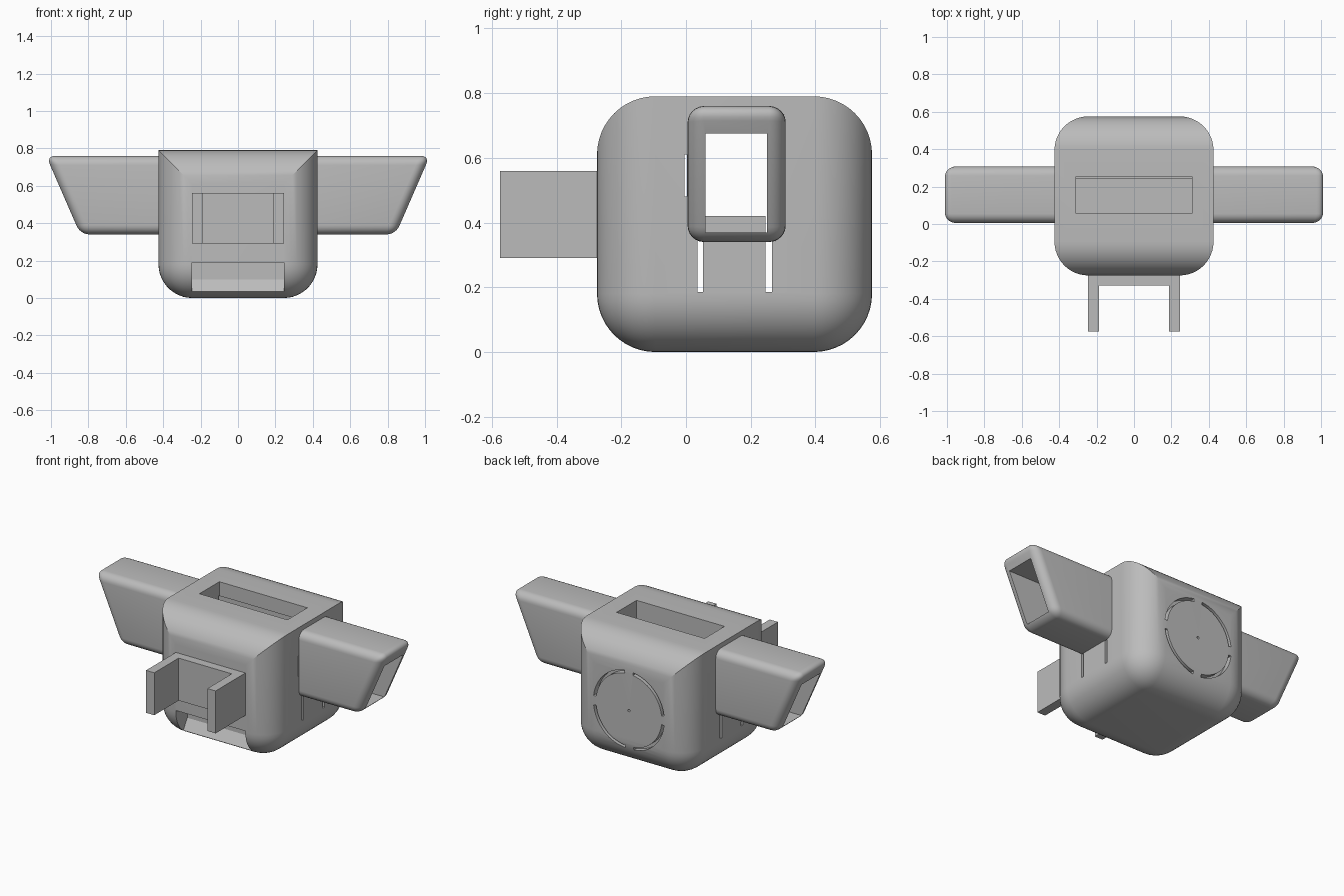
import bpy, bmesh
from math import radians, sin, cos
from mathutils import Vector

if "Cube" in bpy.data.objects:
    bpy.data.objects.remove(bpy.data.objects["Cube"], do_unlink=True)

grey = bpy.data.materials.new("plain_grey")
grey.use_nodes = True
colour = (0.5, 0.5, 0.5, 1)
grey.diffuse_color = colour
grey.node_tree.nodes["Principled BSDF"].inputs["Base Color"].default_value = colour


def make_object(name, bm):
    bmesh.ops.recalc_face_normals(bm, faces=bm.faces)
    mesh = bpy.data.meshes.new(name)
    bm.to_mesh(mesh)
    bm.free()
    mesh.materials.append(grey)
    obj = bpy.data.objects.new(name, mesh)
    bpy.context.collection.objects.link(obj)
    return obj


def prism(points, axis, lo, hi):
    """Extrude a closed 2D profile along an axis (0, 1 or 2)."""
    bm = bmesh.new()
    verts = []
    for a, b in points:
        co = [a, b]
        co.insert(axis, lo)
        verts.append(bm.verts.new(co))
    face = bm.faces.new(verts)
    moved = bmesh.ops.extrude_face_region(bm, geom=[face])["geom"]
    step = Vector((0, 0, 0))
    step[axis] = hi - lo
    bmesh.ops.translate(bm, vec=step, verts=[v for v in moved if isinstance(v, bmesh.types.BMVert)])
    return bm


def box(x, y, z):
    return prism([(x[0], y[0]), (x[1], y[0]), (x[1], y[1]), (x[0], y[1])], 2, *z)


def round_edges(bm, radius, segments, rule):
    edges = [e for e in bm.edges if rule(e)]
    bmesh.ops.bevel(bm, geom=edges, offset=radius, offset_type='OFFSET',
                    segments=segments, profile=0.5, affect='EDGES', clamp_overlap=True)


def cut(obj, cutters):
    """Subtract each cutter, bake the result and discard the cutter."""
    for bm in cutters:
        tool = make_object("cutter", bm)
        tool.hide_render = True
        mod = obj.modifiers.new("cut", 'BOOLEAN')
        mod.operation, mod.solver, mod.object = 'DIFFERENCE', 'EXACT', tool
        bpy.context.view_layer.update()
        graph = bpy.context.evaluated_depsgraph_get()
        mesh = bpy.data.meshes.new_from_object(obj.evaluated_get(graph))
        obj.modifiers.clear()
        obj.data = mesh
        bpy.data.objects.remove(tool, do_unlink=True)


def smooth(obj, angle=25):
    for p in obj.data.polygons:
        p.use_smooth = True
    obj.data.set_sharp_from_angle(angle=radians(angle))


# Body: every edge rounded except the two upper side edges
WIDTH, FRONT, BACK, TOP = 0.425, -0.275, 0.575, 0.79
body_bm = box((-WIDTH, WIDTH), (FRONT, BACK), (0, TOP))


def not_upper_side(e):
    a, b = (v.co for v in e.verts)
    return not (a.z > 0.5 and b.z > 0.5 and a.x * b.x > 0)


round_edges(body_bm, 0.18, 12, not_upper_side)
body = make_object("body", body_bm)

# Top well, cross tunnel and thin side slits
cutters = [
    box((-0.31, 0.31), (0.055, 0.255), (0.42, 1)),
    box((-1, 1), (0.06, 0.25), (0.42, 0.675)),
    box((-1, 1), (0.035, 0.052), (0.185, 0.7)),
    box((-1, 1), (0.245, 0.265), (0.185, 0.7)),
    box((-1, 1), (-0.005, 0.003), (0.48, 0.61)),
]

# Notch under the front bracket
cutters.append(prism([(-0.4, 0.19), (-0.16, 0.19), (-0.16, 0.10), (-0.2, 0.035), (-0.4, 0.035)],
                     0, -0.245, 0.245))

# Four arc grooves and a pin hole on the back
CENTRE_Z = 0.37


def arc(radius, start, end, steps=14):
    angles = [radians(start + (end - start) * i / steps) for i in range(steps + 1)]
    return [(radius * cos(t), CENTRE_Z + radius * sin(t)) for t in angles]


for quarter in range(4):
    start, end = quarter * 90 + 7, quarter * 90 + 83
    cutters.append(prism(arc(0.25, start, end) + arc(0.232, end, start), 1, BACK - 0.04, BACK + 0.1))
cutters.append(prism(arc(0.008, 0, 330, 11), 1, BACK - 0.04, BACK + 0.1))
cut(body, cutters)
smooth(body)

# Hollow side arms with slanted, open ends
for name, side in (("left_arm", 1), ("right_arm", -1)):
    outline = [(0.42, 0.34), (0.843, 0.34), (1.026, 0.76), (0.42, 0.76)]
    bm = prism([(side * x, z) for x, z in outline], 1, 0.005, 0.308)
    round_edges(bm, 0.05, 6, lambda e: any(abs(v.co.x) > 0.5 for v in e.verts))
    arm = make_object(name, bm)
    cut(arm, [box((-2, 2), (0.06, 0.25), (0.37, 0.675))])
    smooth(arm)

# Front bracket: a plate with two prongs
outline = [(0.245, -0.27), (0.245, -0.575), (0.187, -0.575), (0.187, -0.33)]
outline += [(-x, y) for x, y in reversed(outline)]
make_object("front_bracket", prism(outline, 2, 0.29, 0.56))
